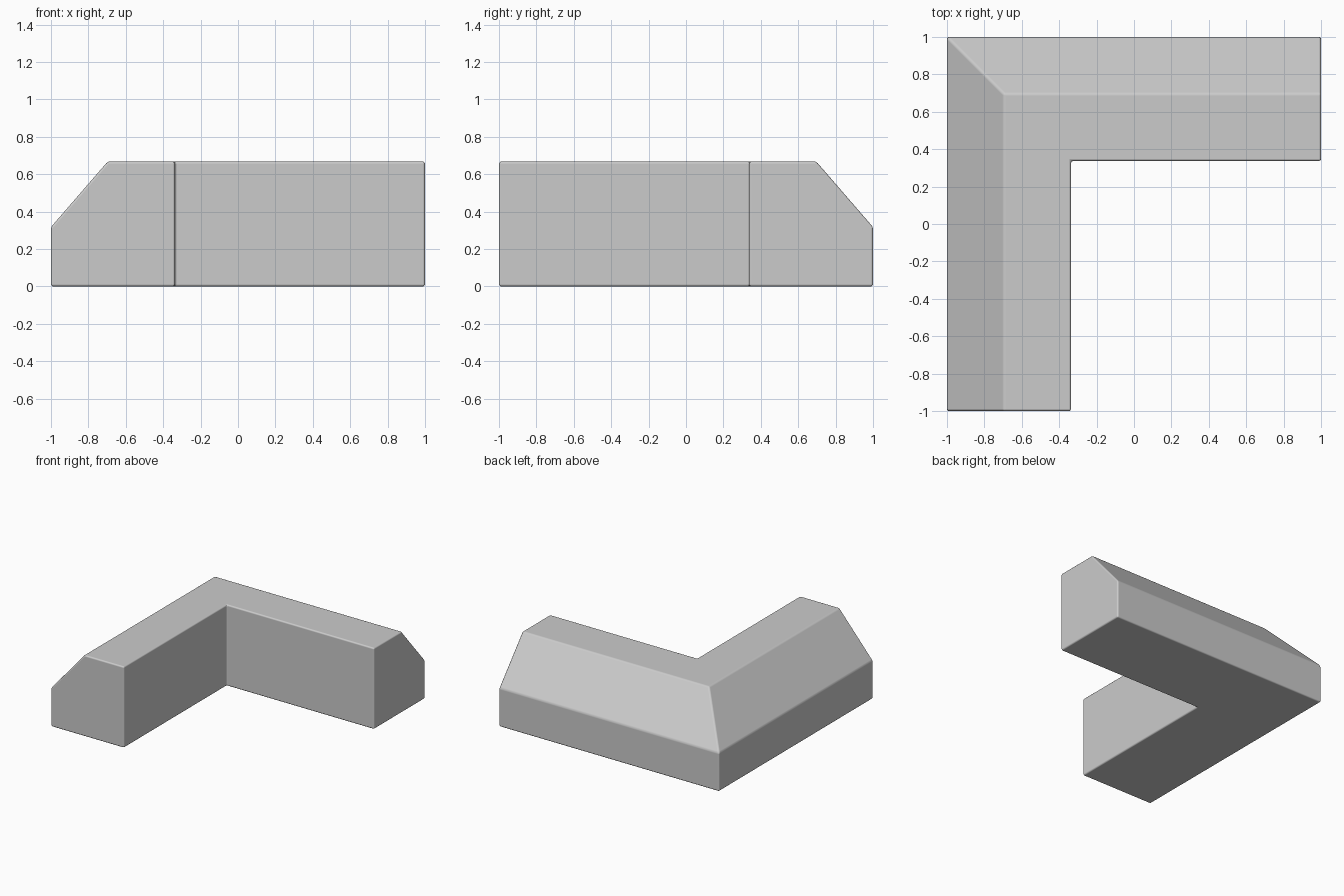
import bpy
import bmesh

if "Cube" in bpy.data.objects:
    bpy.data.objects.remove(bpy.data.objects["Cube"])

# Cross-section: distance in from the outer wall, height
profile = [(0, 0), (0, 0.317), (0.303, 0.667), (0.663, 0.667), (0.663, 0)]

# Sweep the section along the L: front end, mitred corner, right end
bm = bmesh.new()
stations = [
    [bm.verts.new((-1 + d, -1, z)) for d, z in profile],
    [bm.verts.new((-1 + d, 1 - d, z)) for d, z in profile],
    [bm.verts.new((1, 1 - d, z)) for d, z in profile],
]
n = len(profile)
for a, b in zip(stations, stations[1:]):
    for i in range(n):
        j = (i + 1) % n
        bm.faces.new((a[i], a[j], b[j], b[i]))
bm.faces.new(stations[0])
bm.faces.new(stations[-1])

# Join the coplanar top and bottom faces across the mitre
flat_seams = [e for e in bm.edges
              if len(e.link_faces) == 2 and e.verts[0].co.z == e.verts[1].co.z
              and e.verts[0] in stations[1] and e.verts[1] in stations[1]]
bmesh.ops.dissolve_edges(bm, edges=flat_seams, use_verts=False)
bmesh.ops.recalc_face_normals(bm, faces=bm.faces)

mesh = bpy.data.meshes.new("corner_block")
bm.to_mesh(mesh)
bm.free()
block = bpy.data.objects.new("corner_block", mesh)
bpy.context.collection.objects.link(block)

# Fine rounded edges with flat-looking faces
mesh.shade_smooth()
bevel = block.modifiers.new("soft_edges", "BEVEL")
bevel.width = 0.012
bevel.segments = 3
bevel.limit_method = "ANGLE"
bevel.harden_normals = True
